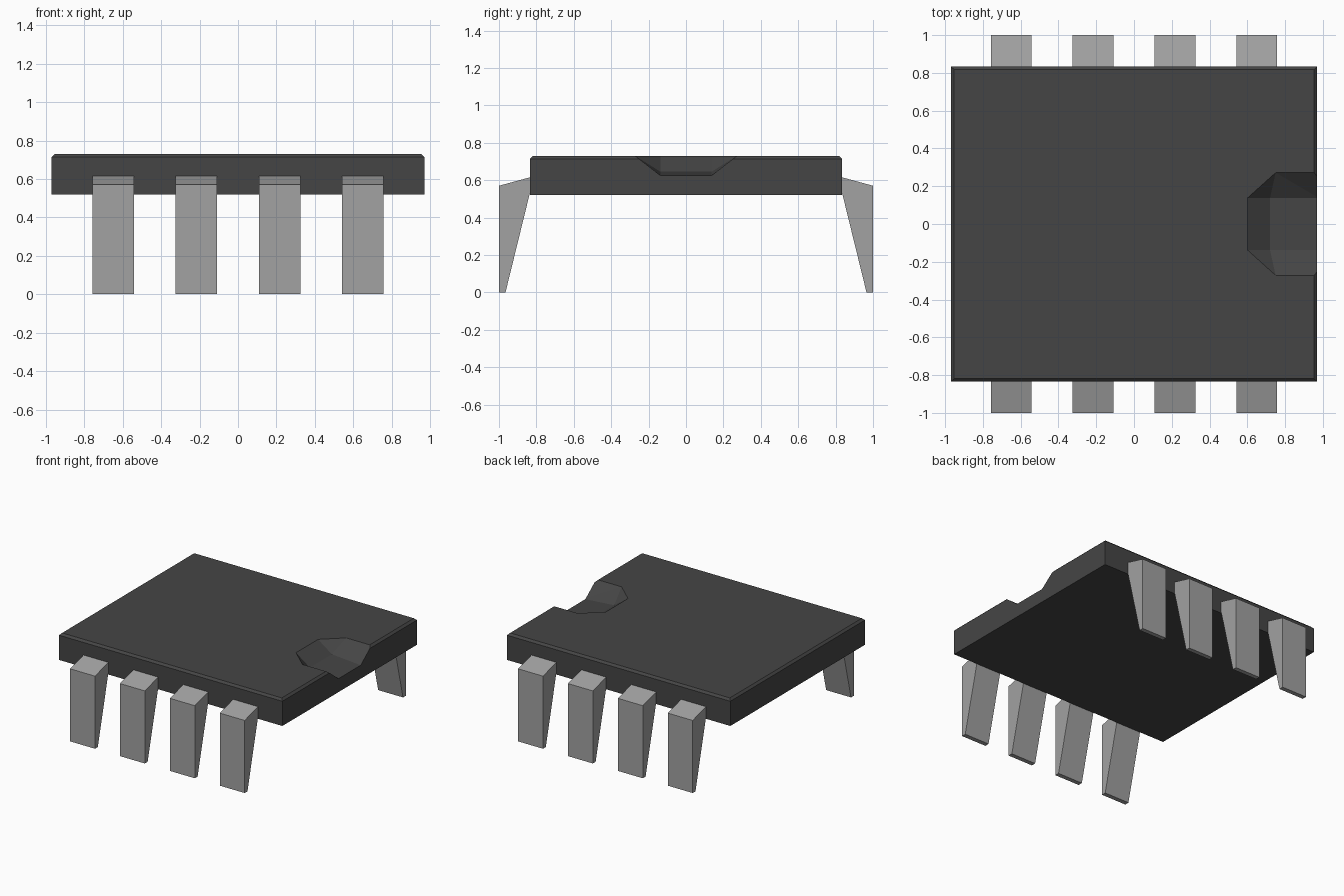
import bpy, bmesh

if "Cube" in bpy.data.objects:
    bpy.data.objects.remove(bpy.data.objects["Cube"])


def material(name, v):
    m = bpy.data.materials.new(name)
    m.diffuse_color = (v, v, v, 1)
    m.use_nodes = True
    m.node_tree.nodes["Principled BSDF"].inputs["Base Color"].default_value = m.diffuse_color
    return m


def hull_object(name, points, mat=None):
    """Convex solid spanning the given points."""
    bm = bmesh.new()
    for p in points:
        bm.verts.new(p)
    bmesh.ops.convex_hull(bm, input=bm.verts[:])
    bmesh.ops.dissolve_limit(bm, angle_limit=0.005, verts=bm.verts[:], edges=bm.edges[:])
    bmesh.ops.recalc_face_normals(bm, faces=bm.faces[:])
    mesh = bpy.data.meshes.new(name)
    bm.to_mesh(mesh)
    bm.free()
    ob = bpy.data.objects.new(name, mesh)
    bpy.context.collection.objects.link(ob)
    if mat:
        mesh.materials.append(mat)
    return ob


dark = material("dark_plastic", 0.06)
metal = material("lead_metal", 0.36)

# Package body: slab with a small chamfer round the top
X, Y, TOP, C = 0.97, 0.835, 0.73, 0.016
rings = [(0, 0.52), (0, TOP - C), (C, TOP)]
body = hull_object("package_body",
                   [(sx * (X - i), sy * (Y - i), z)
                    for i, z in rings for sx in (-1, 1) for sy in (-1, 1)], dark)

# Orientation notch: faceted pocket with sloping sides, open at the +x end
rim = [(0.60, 0.137), (0.75, 0.272), (0.98, 0.272)]
floor = [(0.72, 0.137, 0.645), (0.98, 0.137, 0.625)]
half = [(x, y, z) for x, y in rim for z in (TOP, 0.8)] + floor
cutter = hull_object("notch_cutter", half + [(x, -y, z) for x, y, z in half])
cutter.hide_render = True
cutter.hide_set(True)
cut = body.modifiers.new("notch", 'BOOLEAN')
cut.operation = 'DIFFERENCE'
cut.solver = 'EXACT'
cut.object = cutter

# Tapered leads along the front, mirrored to the back
profile = [(-1, 0), (-1, 0.57), (-Y, 0.615), (-Y, 0.53), (-0.965, 0)]
for n, cx in enumerate((-0.65, -0.217, 0.217, 0.65), 1):
    lead = hull_object(f"lead_pair_{n}",
                       [(cx + s * 0.108, y, z) for s in (-1, 1) for y, z in profile], metal)
    mirror = lead.modifiers.new("mirror", 'MIRROR')
    mirror.use_axis = (False, True, False)
